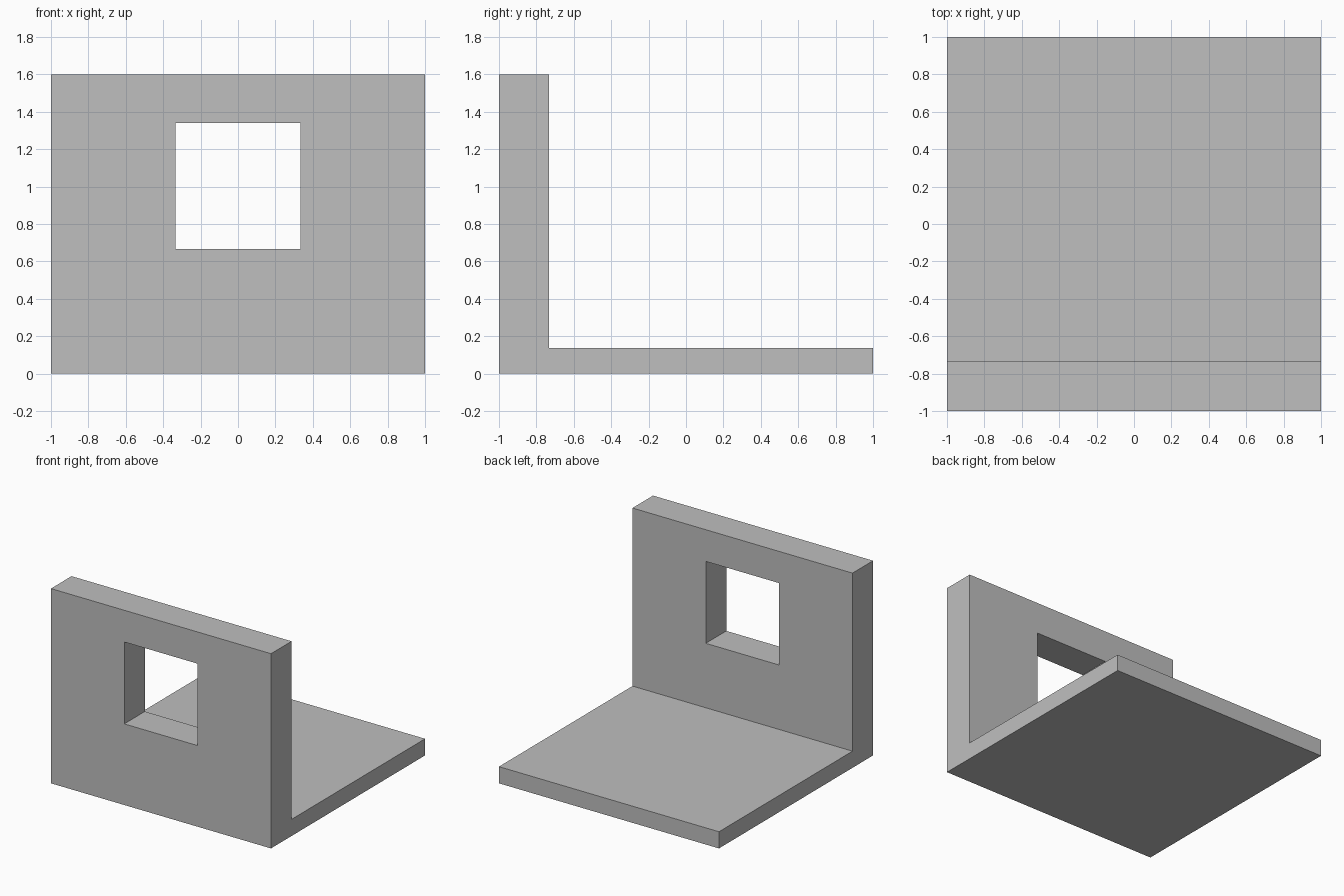
import bpy, bmesh
from mathutils import Matrix

cube = bpy.data.objects.get("Cube")
if cube:
    bpy.data.objects.remove(cube, do_unlink=True)

# Single flat grey
grey = bpy.data.materials.new("light_grey")
grey.use_nodes = True
colour = (0.52, 0.52, 0.52, 1.0)
grey.diffuse_color = colour
grey.node_tree.nodes["Principled BSDF"].inputs["Base Color"].default_value = colour


def add_object(name, bm):
    bmesh.ops.recalc_face_normals(bm, faces=bm.faces)
    mesh = bpy.data.meshes.new(name)
    bm.to_mesh(mesh)
    bm.free()
    mesh.materials.append(grey)
    obj = bpy.data.objects.new(name, mesh)
    bpy.context.collection.objects.link(obj)
    return obj


# Wall and floor: an L-shaped side profile (y, z) extruded across the width
WALL_BACK, FLOOR_TOP, HEIGHT = -0.733, 0.137, 1.6
profile = [(-1, 0), (1, 0), (1, FLOOR_TOP), (WALL_BACK, FLOOR_TOP),
           (WALL_BACK, HEIGHT), (-1, HEIGHT)]
bm = bmesh.new()
side = bm.faces.new([bm.verts.new((-1, y, z)) for y, z in profile])
extruded = bmesh.ops.extrude_face_region(bm, geom=[side], use_keep_orig=True)
moved = [v for v in extruded["geom"] if isinstance(v, bmesh.types.BMVert)]
bmesh.ops.translate(bm, verts=moved, vec=(2, 0, 0))
wall = add_object("wall_and_floor", bm)

# Square window opening cut through the wall
bm = bmesh.new()
bmesh.ops.create_cube(bm, size=1, matrix=Matrix.Translation((0, -0.867, 1.003))
                      @ Matrix.Diagonal((0.667, 0.6, 0.673, 1)))
cutter = add_object("window_cutter", bm)
cutter.hide_render = True

cut = wall.modifiers.new("window_opening", "BOOLEAN")
cut.operation = "DIFFERENCE"
cut.solver = "EXACT"
cut.object = cutter
bpy.context.view_layer.objects.active = wall
bpy.ops.object.modifier_apply(modifier=cut.name)
bpy.data.objects.remove(cutter, do_unlink=True)
